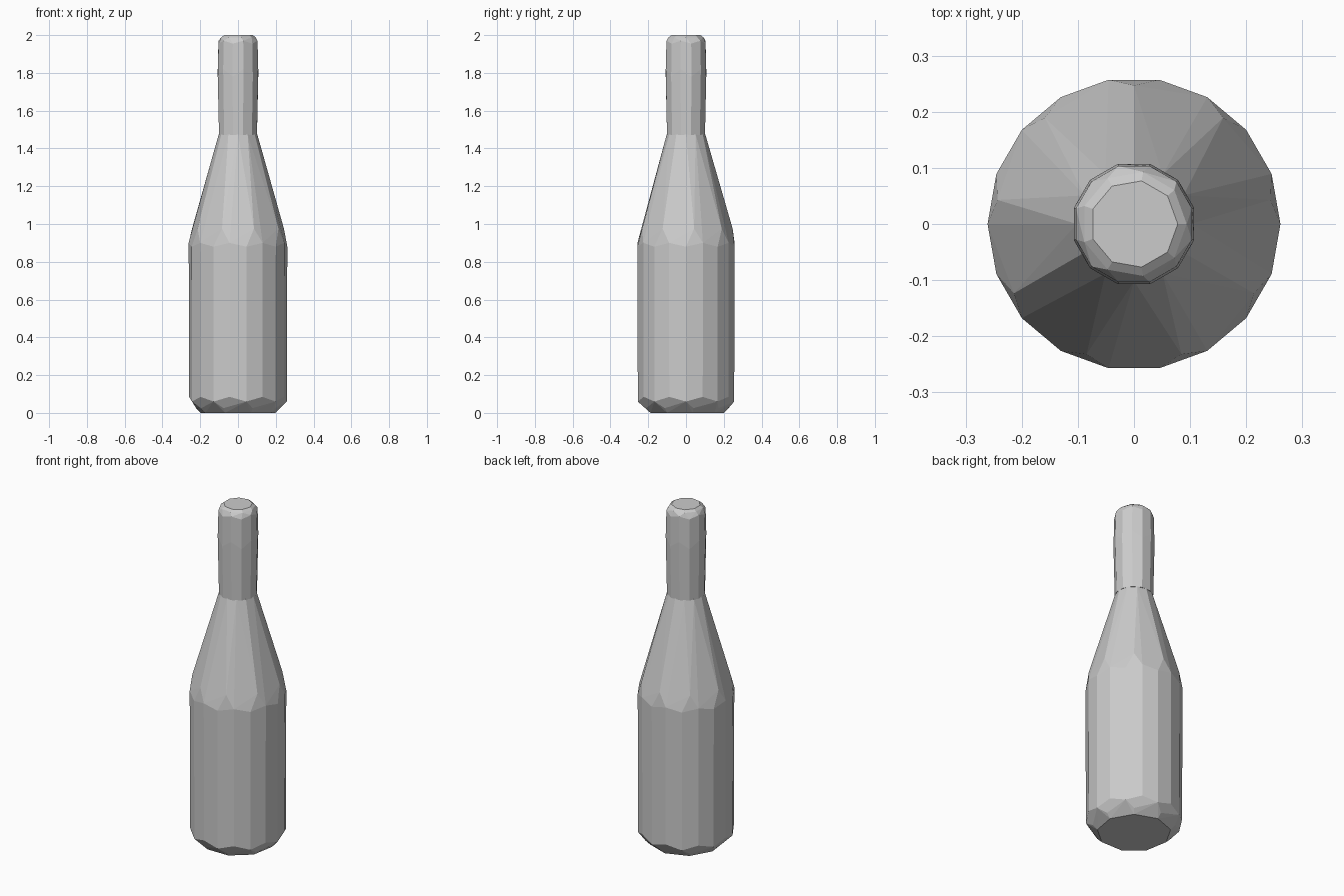
import bpy
import bmesh
import math

cube = bpy.data.objects.get("Cube")
if cube:
    bpy.data.objects.remove(cube, do_unlink=True)

grey = bpy.data.materials.new("plain grey")
grey.use_nodes = True
colour = (0.6, 0.6, 0.6, 1)
grey.diffuse_color = colour
grey.node_tree.nodes["Principled BSDF"].inputs["Base Color"].default_value = colour


def faceted_part(name, rings):
    """Skin a convex stack of rings: (height, radius, sides, turn, alternate rise)."""
    bm = bmesh.new()
    for z, radius, sides, turn, rise in rings:
        for i in range(sides):
            a = math.tau * (i + turn) / sides
            bm.verts.new((radius * math.cos(a), radius * math.sin(a), z + rise * (i % 2)))
    hull = bmesh.ops.convex_hull(bm, input=bm.verts)
    loose = {v for v in hull["geom_interior"] + hull["geom_unused"]
             if isinstance(v, bmesh.types.BMVert)}
    bmesh.ops.delete(bm, geom=list(loose), context="VERTS")
    bmesh.ops.dissolve_limit(bm, angle_limit=math.radians(1),
                             verts=bm.verts, edges=bm.edges)
    bmesh.ops.recalc_face_normals(bm, faces=bm.faces)
    mesh = bpy.data.meshes.new(name)
    bm.to_mesh(mesh)
    bm.free()
    mesh.materials.append(grey)
    obj = bpy.data.objects.new(name, mesh)
    bpy.context.collection.objects.link(obj)
    return obj


# Straight body with a chamfered base and tapering shoulder
faceted_part("bottle_body", [
    (0.0, 0.2, 9, 0.25, 0),
    (0.025, 0.225, 9, 0.25, 0),
    (0.06, 0.259, 18, 0, 0.025),
    (0.88, 0.261, 18, 0, 0.02),
    (0.975, 0.247, 9, 0.25, 0),
    (1.475, 0.102, 12, 0, 0),
])

# Slightly flared neck with a rounded cap, overlapping the shoulder top
faceted_part("bottle_neck", [
    (1.472, 0.104, 12, 0.5, 0),
    (1.78, 0.111, 12, 0.5, 0.04),
    (1.955, 0.107, 12, 0.5, 0.015),
    (1.988, 0.094, 9, 0, 0),
    (2.0, 0.078, 9, 0, 0),
])
